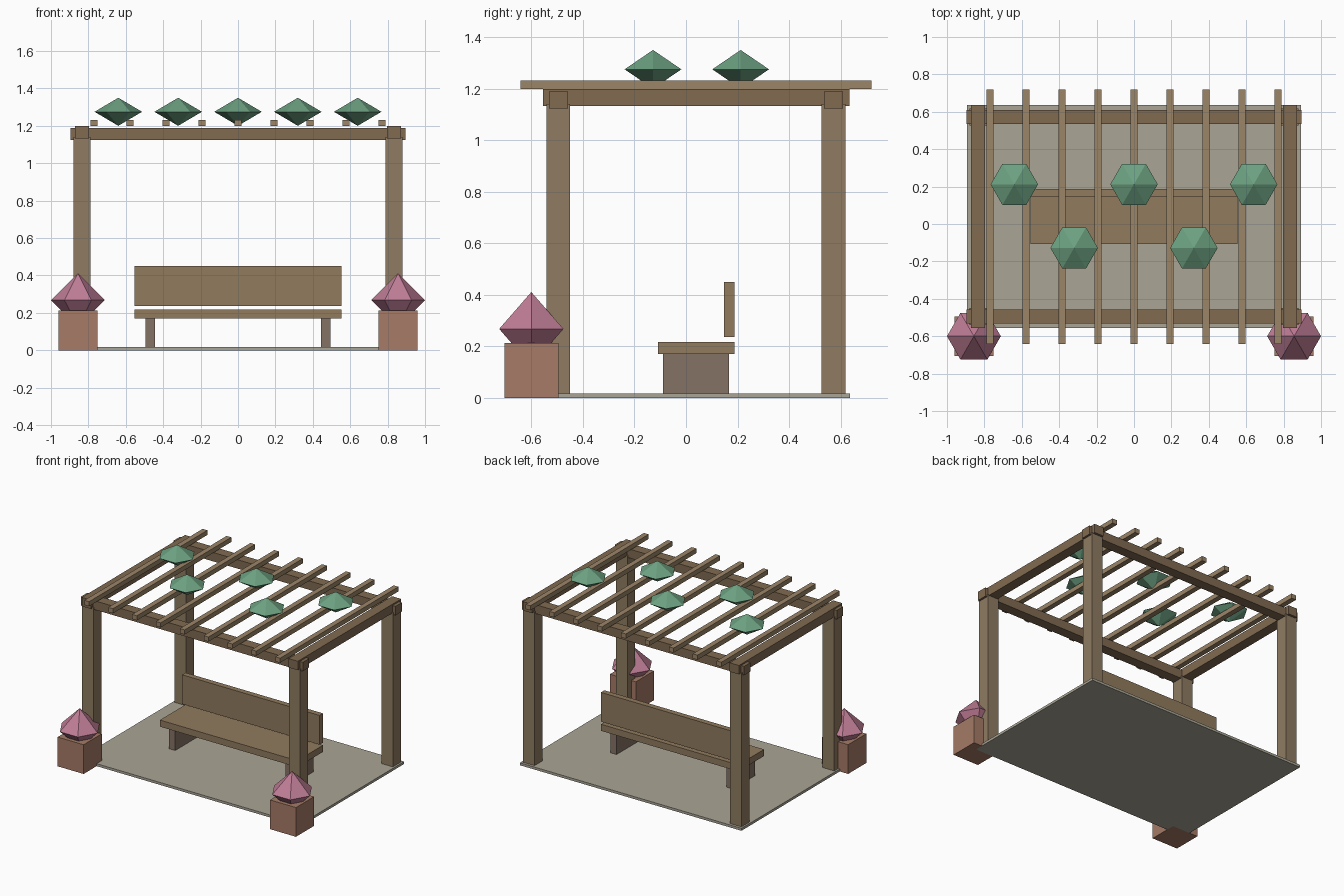
import bpy, bmesh, math

if "Cube" in bpy.data.objects:
    bpy.data.objects.remove(bpy.data.objects["Cube"])


def material(name, rgb):
    # sRGB 0-255 to linear
    m = bpy.data.materials.new(name)
    m.diffuse_color = [(c / 255) ** 2.2 for c in rgb] + [1.0]
    m.use_nodes = True
    m.node_tree.nodes["Principled BSDF"].inputs["Base Color"].default_value = m.diffuse_color
    return m


POST = material("post_wood", (142, 123, 98))
BEAM = material("beam_wood", (128, 106, 82))
RAFTER = material("rafter_wood", (154, 132, 104))
BENCH = material("bench_wood", (144, 122, 94))
LEG = material("leg_wood", (132, 114, 102))
STONE = material("paving", (168, 163, 148))
CLAY = material("terracotta", (164, 122, 102))
PINK = material("blossom", (190, 124, 148))
GREEN = material("leaf", (108, 160, 128))


def finish(name, bm, mat):
    bmesh.ops.recalc_face_normals(bm, faces=bm.faces)
    mesh = bpy.data.meshes.new(name)
    bm.to_mesh(mesh)
    bm.free()
    mesh.materials.append(mat)
    ob = bpy.data.objects.new(name, mesh)
    bpy.context.collection.objects.link(ob)
    return ob


def box(name, x, y, z, mat):
    # x, y, z are (min, max) ranges
    bm = bmesh.new()
    bmesh.ops.create_cube(bm, size=1)
    for v in bm.verts:
        v.co = [(r[0] + r[1]) / 2 + c * (r[1] - r[0]) for c, r in zip(v.co, (x, y, z))]
    return finish(name, bm, mat)


def gem(name, centre, radius, half_height, mat):
    # six-sided double pyramid
    bm = bmesh.new()
    cx, cy, cz = centre
    ring = [bm.verts.new((cx + radius * math.cos(i * math.pi / 3),
                          cy + radius * math.sin(i * math.pi / 3), cz)) for i in range(6)]
    for s in (-1, 1):
        tip = bm.verts.new((cx, cy, cz + s * half_height))
        for i in range(6):
            bm.faces.new((ring[i], ring[(i + 1) % 6], tip))
    return finish(name, bm, mat)


def around(c, width):
    return (c - width / 2, c + width / 2)


# Paved base
box("paving_slab", (-0.893, 0.893), (-0.555, 0.637), (0, 0.018), STONE)

# Posts, long beams and side beams
rows = {"front": -0.495, "back": 0.572}
sides = {"left": -1, "right": 1}
for row, y in rows.items():
    for side, s in sides.items():
        box(f"{row}_{side}_post", around(s * 0.834, 0.092), around(y, 0.092), (0.003, 1.14), POST)
    box(f"{row}_beam", (-0.895, 0.895), around(y, 0.074), (1.123, 1.188), BEAM)
for side, s in sides.items():
    box(f"{side}_beam", around(s * 0.834, 0.074), (-0.555, 0.635), (1.133, 1.198), BEAM)

# Rafters across the top
for i in range(9):
    box(f"rafter_{i + 1}", around((i - 4) * 0.1925, 0.038), (-0.642, 0.72), (1.198, 1.232), RAFTER)

# Bench
box("bench_seat", (-0.554, 0.554), (-0.108, 0.188), (0.17, 0.218), BENCH)
box("bench_back", (-0.554, 0.554), (0.148, 0.188), (0.237, 0.45), BENCH)
for side, s in sides.items():
    box(f"bench_{side}_leg", around(s * 0.469, 0.05), (-0.089, 0.166), (0.018, 0.17), LEG)

# Potted flowers at the front corners
for side, s in sides.items():
    box(f"{side}_planter", around(s * 0.856, 0.209), around(-0.6, 0.209), (0, 0.213), CLAY)
    gem(f"{side}_flowers", (s * 0.856, -0.6, 0.268), 0.144, 0.143, PINK)

# Leaf clumps on the rafters
for i in range(5):
    gem(f"leaf_clump_{i + 1}", ((i - 2) * 0.32, -0.128 if i % 2 else 0.212, 1.275), 0.127, 0.075, GREEN)
